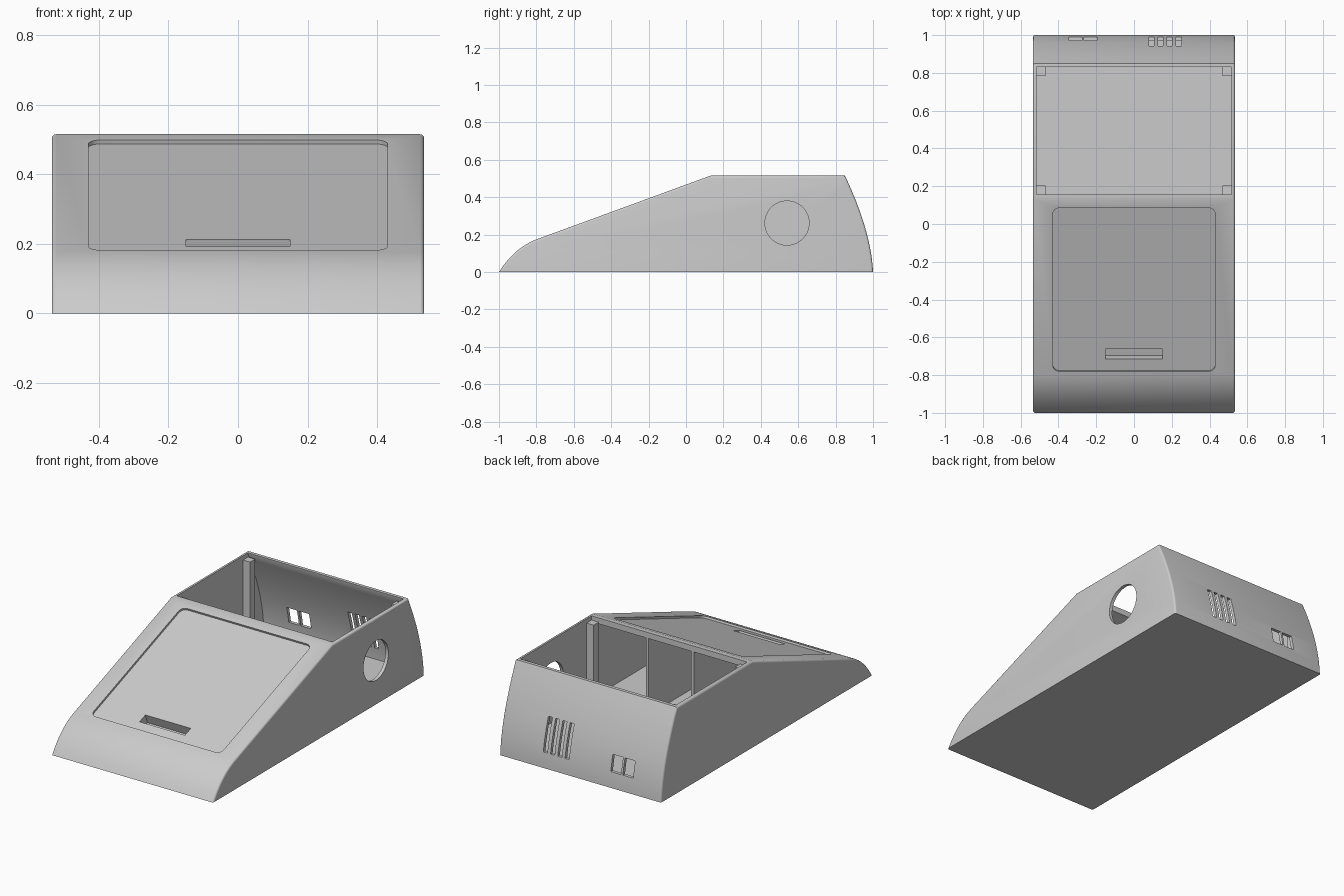
import bpy, bmesh, math
from mathutils import Matrix, Vector

cube = bpy.data.objects.get("Cube")
if cube:
    bpy.data.objects.remove(cube, do_unlink=True)

grey = bpy.data.materials.new("plain grey")
grey.use_nodes = True
COLOR = (0.6, 0.6, 0.6, 1)
grey.diffuse_color = COLOR
grey.node_tree.nodes["Principled BSDF"].inputs["Base Color"].default_value = COLOR

HALF = 0.535          # half width of the case
WALL = 0.02
TOP = 0.515
FOLD = 0.13           # where the slope meets the flat top
RISE = 0.366          # gradient of the sloped front
TILT = math.atan(RISE)


def slope_z(y):
    return TOP + RISE * (y - FOLD)


def curve(a, b, c, steps=14):
    """Points on a quadratic curve from a to c, pulled towards b."""
    a, b, c = Vector(a), Vector(b), Vector(c)
    ts = [i / steps for i in range(steps + 1)]
    return [tuple(a * (1 - t) ** 2 + b * 2 * t * (1 - t) + c * t * t) for t in ts]


def finish(bm, name):
    bmesh.ops.recalc_face_normals(bm, faces=bm.faces)
    mesh = bpy.data.meshes.new(name)
    bm.to_mesh(mesh)
    bm.free()
    mesh.materials.append(grey)
    obj = bpy.data.objects.new(name, mesh)
    bpy.context.collection.objects.link(obj)
    return obj


def extrude_profile(name, points, x0, x1, bevel=0):
    """Side profile (y, z) extruded from x0 to x1, optionally rounding its rims."""
    bm = bmesh.new()
    face = bm.faces.new([bm.verts.new((x0, y, z)) for y, z in points])
    new = bmesh.ops.extrude_face_region(bm, geom=[face])["geom"]
    bmesh.ops.translate(bm, vec=(x1 - x0, 0, 0),
                        verts=[v for v in new if isinstance(v, bmesh.types.BMVert)])
    if bevel:
        rim = [e for e in bm.edges
               if abs(e.verts[0].co.x - e.verts[1].co.x) < 1e-6
               and max(v.co.z for v in e.verts) > 1e-4]
        bmesh.ops.bevel(bm, geom=rim, offset=bevel, segments=4, profile=0.5,
                        affect="EDGES")
    return finish(bm, name)


def box(name, center, size, tilt=0, corner=0):
    """Box tilted about x, with its local upright edges rounded by corner."""
    bm = bmesh.new()
    bmesh.ops.create_cube(bm, size=1, matrix=Matrix.Diagonal((*size, 1)))
    if corner:
        upright = [e for e in bm.edges
                   if abs(e.verts[0].co.z - e.verts[1].co.z) > size[2] / 2]
        bmesh.ops.bevel(bm, geom=upright, offset=corner, segments=6, profile=0.5,
                        affect="EDGES")
    bm.transform(Matrix.Translation(center) @ Matrix.Rotation(tilt, 4, "X"))
    return finish(bm, name)


def cut(target, cutter):
    mod = target.modifiers.new("cut", "BOOLEAN")
    mod.operation = "DIFFERENCE"
    mod.solver = "EXACT"
    mod.object = cutter
    graph = bpy.context.evaluated_depsgraph_get()
    mesh = bpy.data.meshes.new_from_object(target.evaluated_get(graph))
    target.modifiers.clear()
    target.data = mesh
    bpy.data.objects.remove(cutter, do_unlink=True)


# Outer case: curved nose, slope, flat top, bowed back
outline = curve((-1, 0), (-0.92, 0.128), (-0.8, slope_z(-0.8)))
outline += [(FOLD, TOP)]
outline += curve((0.85, TOP), (0.99, 0.22), (1, 0))
case = extrude_profile("case", outline, -HALF, HALF, bevel=0.012)

# Hollow inside, open at the top
REAR_LIP, FRONT_LIP, NOSE = 0.83, 0.157, -0.6
ROOF = 0.045


def roof_z(y):
    return slope_z(y) - ROOF


cavity = [(NOSE, WALL), (NOSE, roof_z(NOSE)), (FRONT_LIP, roof_z(FRONT_LIP)),
          (FRONT_LIP, 0.6), (REAR_LIP, 0.6)]
cavity += curve((REAR_LIP, TOP - 0.005), (0.968, 0.22), (0.978, WALL))
cut(case, extrude_profile("cavity_cutter", cavity, WALL - HALF, HALF - WALL))

# Recessed panel on the slope and its finger slot
mid = (-0.78 + 0.085) / 2
cut(case, box("panel_cutter", (0, mid, slope_z(mid)),
              (0.86, 0.865 / math.cos(TILT), 0.024), TILT, corner=0.035))
grip = -0.6925
cut(case, box("slot_cutter", (0, grip, slope_z(grip)), (0.3, 0.058, 0.14), TILT))

# Round opening in the left side wall
bm = bmesh.new()
bmesh.ops.create_cone(bm, cap_ends=True, segments=64, radius1=0.118, radius2=0.118,
                      depth=0.2,
                      matrix=Matrix.Translation((HALF, 0.54, 0.262))
                      @ Matrix.Rotation(math.pi / 2, 4, "Y"))
cut(case, finish(bm, "round_cutter"))

# Vent slots and twin ports through the back
for i in range(4):
    cut(case, box("vent_cutter", (0.093 + 0.048 * i, 1, 0.188), (0.027, 0.2, 0.196)))
for x in (-0.31, -0.23):
    cut(case, box("port_cutter", (x, 1, 0.14), (0.068, 0.2, 0.096)))

# Corner posts in the open bay
POST = 0.047
for side, label in ((1, "left"), (-1, "right")):
    for y, end in ((FRONT_LIP + POST / 2, "front"), (REAR_LIP - POST / 2, "rear")):
        x = side * (HALF - WALL - POST / 2)
        box(f"{end}_{label}_post", (x, y, 0.25), (POST, POST, 0.48))
    # Lengthwise rib under the slope
    rib = [(NOSE - 0.005, WALL - 0.005), (NOSE - 0.005, roof_z(NOSE)),
           (FRONT_LIP - 0.004, roof_z(FRONT_LIP) + 0.002),
           (FRONT_LIP - 0.004, WALL - 0.005)]
    extrude_profile(f"{label}_rib", rib, side * 0.15 - 0.009, side * 0.15 + 0.009)

# Smooth the curved walls, keep the edges crisp
bpy.ops.object.select_all(action="DESELECT")
case.select_set(True)
bpy.context.view_layer.objects.active = case
bpy.ops.object.shade_smooth_by_angle(angle=math.radians(28))
